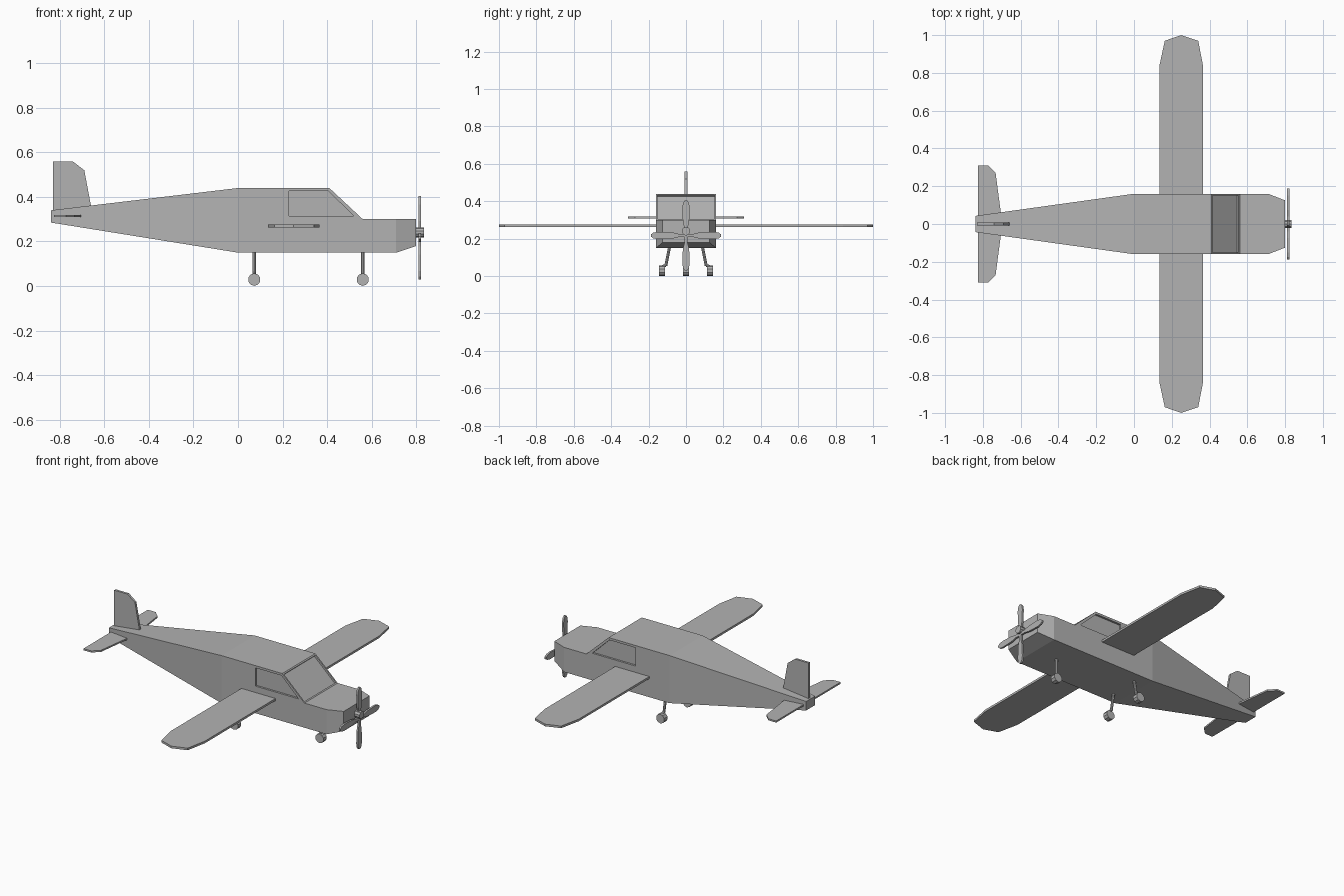
import bpy, bmesh, math
from mathutils import Vector, Matrix

cube = bpy.data.objects.get("Cube")
if cube:
    bpy.data.objects.remove(cube, do_unlink=True)

grey = bpy.data.materials.new("plain grey")
grey.use_nodes = True
tone = (0.45, 0.45, 0.45, 1)
grey.diffuse_color = tone
grey.node_tree.nodes["Principled BSDF"].inputs["Base Color"].default_value = tone


def finish(name, bm):
    bmesh.ops.recalc_face_normals(bm, faces=bm.faces)
    mesh = bpy.data.meshes.new(name)
    bm.to_mesh(mesh)
    bm.free()
    mesh.materials.append(grey)
    obj = bpy.data.objects.new(name, mesh)
    bpy.context.collection.objects.link(obj)
    return obj


def plate(name, outline, axis, lo, hi):
    """Extrude a flat outline along an axis from lo to hi."""
    bm = bmesh.new()
    verts = []
    for p in outline:
        co = list(p)
        co.insert("xyz".index(axis), lo)
        verts.append(bm.verts.new(co))
    face = bm.faces.new(verts)
    grown = bmesh.ops.extrude_face_region(bm, geom=[face])["geom"]
    shift = Vector([hi - lo if a == axis else 0 for a in "xyz"])
    bmesh.ops.translate(bm, vec=shift,
                        verts=[g for g in grown if isinstance(g, bmesh.types.BMVert)])
    return finish(name, bm)


def rod(name, a, b, radius, sides=8):
    """Cylinder between two points."""
    a, b = Vector(a), Vector(b)
    turn = (b - a).to_track_quat("Z", "Y").to_matrix().to_4x4()
    bm = bmesh.new()
    bmesh.ops.create_cone(bm, cap_ends=True, segments=sides, radius1=radius, radius2=radius,
                          depth=(b - a).length, matrix=Matrix.Translation((a + b) / 2) @ turn)
    return finish(name, bm)


# Fuselage: flat cabin sides, tapering tail and nose
side = [(0, .15), (.71, .15), (.71, .30), (.56, .30), (.41, .44), (0, .44)]
tail = [(-.84, .285), (-.84, .34)]
nose = [(.80, .18), (.80, .30)]
bm = bmesh.new()
L, R, T, N = [], [], [], []
for s, store in ((1, L), (-1, R)):
    store += [bm.verts.new((x, s * .16, z)) for x, z in side]
    T.append([bm.verts.new((x, s * .043, z)) for x, z in tail])
    N.append([bm.verts.new((x, s * .125, z)) for x, z in nose])
for V, t, n in ((L, T[0], N[0]), (R, T[1], N[1])):
    bm.faces.new(V)
    bm.faces.new((V[0], V[5], t[1], t[0]))
    bm.faces.new((V[1], n[0], n[1], V[2]))
for i in (0, 2, 4):
    bm.faces.new((L[i], L[i + 1], R[i + 1], R[i]))
windscreen = bm.faces.new((L[3], L[4], R[4], R[3]))
for a, b, c, d in ((L[0], R[0], T[1][0], T[0][0]), (L[5], R[5], T[1][1], T[0][1]),
                   (L[1], R[1], N[1][0], N[0][0]), (L[2], R[2], N[1][1], N[0][1])):
    bm.faces.new((a, b, c, d))
for ends in (T, N):
    bm.faces.new((ends[0][0], ends[0][1], ends[1][1], ends[1][0]))
bmesh.ops.recalc_face_normals(bm, faces=bm.faces)
# Sunken windscreen
bmesh.ops.inset_region(bm, faces=[windscreen], thickness=.012, depth=0)
bmesh.ops.inset_region(bm, faces=[windscreen], thickness=0.0002, depth=-.011)
fuselage = finish("fuselage", bm)

# Sunken side windows
window = [(.23, .315), (.52, .315), (.405, .426), (.23, .426)]
for s, label in ((1, "left"), (-1, "right")):
    cutter = plate(label + "_window_cutter", window, "y", s * .148, s * .2)
    cutter.hide_render = True
    cutter.hide_set(True)
    cut = fuselage.modifiers.new(label + " window", "BOOLEAN")
    cut.operation = "DIFFERENCE"
    cut.solver = "EXACT"
    cut.object = cutter

# Wing and tailplane: half outlines mirrored into one plate
def mirrored(half):
    return half + [(x, -y) for x, y in reversed(half)]

plate("wing", mirrored([(.135, .84), (.163, .97), (.25, 1), (.34, .97), (.365, .84)]),
      "z", .263, .276)
plate("tailplane", mirrored([(-.825, .31), (-.772, .31), (-.733, .272), (-.705, .06)]),
      "z", .309, .319)
plate("fin", [(-.83, .30), (-.83, .558), (-.74, .558), (-.69, .52), (-.66, .36), (-.66, .30)],
      "y", -.007, .007)

# Propeller: four round-tipped blades and a hub
edge = [(0, .009), (.04, .009), (.075, .017), (.15, .020), (.175, .015), (.187, .006)]
outline = edge + [(r, -w) for r, w in reversed(edge)]
for k in range(4):
    c, s = round(math.cos(k * math.pi / 2)), round(math.sin(k * math.pi / 2))
    plate(f"propeller_blade_{k + 1}", [(r * c - w * s, .217 + r * s + w * c) for r, w in outline],
          "x", .811, .822)
rod("propeller_hub", (.79, 0, .24), (.835, 0, .24), .023, 10)

# Landing gear: strut, axle fork and wheel
def gear(name, x, y_top, y):
    rod(name + "_wheel", (x, y - .016, .029), (x, y + .016, .029), .028, 10)
    inner = y - math.copysign(.02, y) if y else 0
    rod(name + "_strut", (x, y_top, .17), (x, inner, .055), .008)
    rod(name + "_fork", (x, inner, .058), (x, y, .05), .008)

gear("nose_gear", .56, 0, 0)
gear("left_gear", .073, .085, .128)
gear("right_gear", .073, -.085, -.128)
